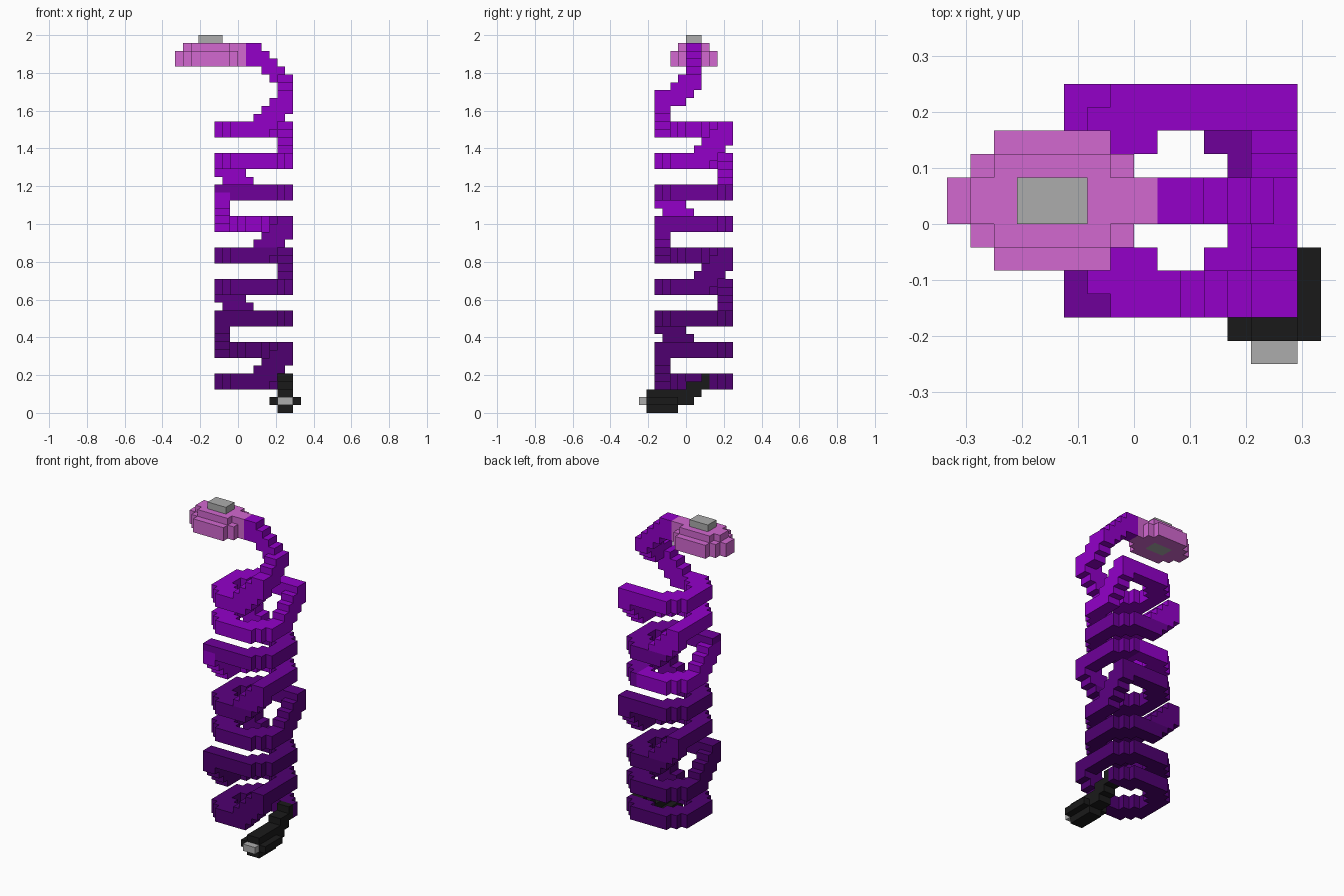
import bpy, bmesh
from mathutils import Vector

if "Cube" in bpy.data.objects:
    bpy.data.objects.remove(bpy.data.objects["Cube"])

U = 1 / 24  # one block of the grid


def material(name, rgb):
    lin = [(c / 255 / 12.92) if c <= 10 else ((c / 255 + 0.055) / 1.055) ** 2.4 for c in rgb]
    m = bpy.data.materials.new(name)
    m.diffuse_color = (*lin, 1)
    m.use_nodes = True
    m.node_tree.nodes["Principled BSDF"].inputs["Base Color"].default_value = m.diffuse_color
    return m


DARK = material("dark purple", (78, 0, 112))
PLUM = material("plum purple", (92, 0, 130))
MID = material("mid purple", (110, 0, 154))
BRIGHT = material("bright purple", (147, 0, 201))
PINK = material("pink", (210, 104, 208))
GREY = material("grey", (172, 172, 172))
BLACK = material("black", (26, 26, 26))


def box(x0, x1, y0, y1, z0, z1):
    return {(x, y, z) for x in range(x0, x1) for y in range(y0, y1) for z in range(z0, z1)}


def build(name, cells, mats, rule=lambda c: 0):
    """Skin a set of blocks, keeping only the outer faces."""
    bm = bmesh.new()
    verts = {}

    def vert(p):
        if p not in verts:
            verts[p] = bm.verts.new(Vector(p) * U)
        return verts[p]

    for c in sorted(cells):
        for axis in range(3):
            for side in (0, 1):
                n = list(c)
                n[axis] += 2 * side - 1
                if tuple(n) in cells:
                    continue
                a, b = (axis + 1) % 3, (axis + 2) % 3
                ring = []
                for da, db in ((0, 0), (1, 0), (1, 1), (0, 1)):
                    p = list(c)
                    p[axis] += side
                    p[a] += da
                    p[b] += db
                    ring.append(vert(tuple(p)))
                f = bm.faces.new(ring if side else ring[::-1])
                f.material_index = rule(c)
    mesh = bpy.data.meshes.new(name)
    bm.to_mesh(mesh)
    bm.free()
    for m in mats:
        mesh.materials.append(m)
    bpy.context.collection.objects.link(bpy.data.objects.new(name, mesh))


def coil_level(i):
    """Three quarters of a chamfered ring, then a stepped climb; each level turns a quarter."""
    z = 3 + 4 * i
    cells = set()
    for x in range(-5, 5):
        for y in range(-5, 5):
            a, b = min(x + 5, 4 - x), min(y + 5, 4 - y)
            square = x >= 0 and (y < 0 or i > 0)      # corners where climbs arrive
            if square:
                solid = min(a, b) < 2
            else:
                solid = a + b >= 2 and (min(a, b) < 2 or a + b <= 5)
            if y < 0:
                keep = x < 2
            else:
                keep = x < 0 or y >= (3 if i else 2)
            if solid and keep:
                cells |= box(x, x + 1, y, y + 1, z, z + 2)
    for s in range(3):
        cells |= box(s, s + 3, -5, -3, z + 1 + s, z + 3 + s)
    for _ in range(i % 4):
        cells = {(y, -x - 1, h) for x, y, h in cells}
    return {(x + 2, y + 1, h) for x, y, h in cells}


# Coil, darker towards the bottom: (ring shade, climb shade) for each level
shades = [(DARK, DARK), (DARK, DARK), (DARK, PLUM), (PLUM, PLUM), (PLUM, MID),
          (BRIGHT, BRIGHT), (MID, BRIGHT), (BRIGHT, BRIGHT), (BRIGHT, BRIGHT)]
for i, (ring, climb) in enumerate(shades):
    if i == 5:  # this level is a shade darker on its right side
        build("coil_level_5", coil_level(i), [BRIGHT, MID], lambda c: int(c[0] >= 4))
    else:
        top = 5 + 4 * i
        build(f"coil_level_{i}", coil_level(i), [ring, climb], lambda c: int(c[2] >= top))

# Neck: up and back, then up and to the left
neck = box(5, 7, -4, -2, 39, 41)
for s in range(3):
    neck |= box(5, 7, -3 + s, s, 39 + s, 41 + s)
neck |= box(5, 7, 0, 2, 41, 43)
for s in range(5):
    neck |= box(5 - s, 7 - s, 0, 2, 41 + s, 43 + s)
neck |= box(1, 2, 0, 2, 44, 47)
build("neck", neck, [BRIGHT])

# Head: stepped oval pad around a grey core
core = box(-5, -2, 0, 2, 44, 48)
head = box(-8, 1, 0, 2, 44, 46) | box(-7, 0, -1, 3, 44, 46) | box(-6, -1, -2, 4, 44, 46)
head |= box(-7, 1, 0, 2, 46, 47) | box(-6, -1, -1, 3, 46, 47)
build("head", head - core, [PINK])
build("head_core", core, [GREY])

# Tail plug: black body, sloping link to the coil, grey tip
plug = box(5, 7, -5, -1, 0, 3) | box(4, 8, -5, -1, 1, 2)
plug |= box(5, 7, -2, 1, 1, 3) | box(5, 7, 0, 2, 2, 4) | box(5, 7, 1, 3, 3, 4) | box(5, 7, 2, 3, 3, 5)
build("tail_plug", plug, [BLACK])
build("tail_tip", box(5, 7, -6, -5, 1, 2), [GREY])
